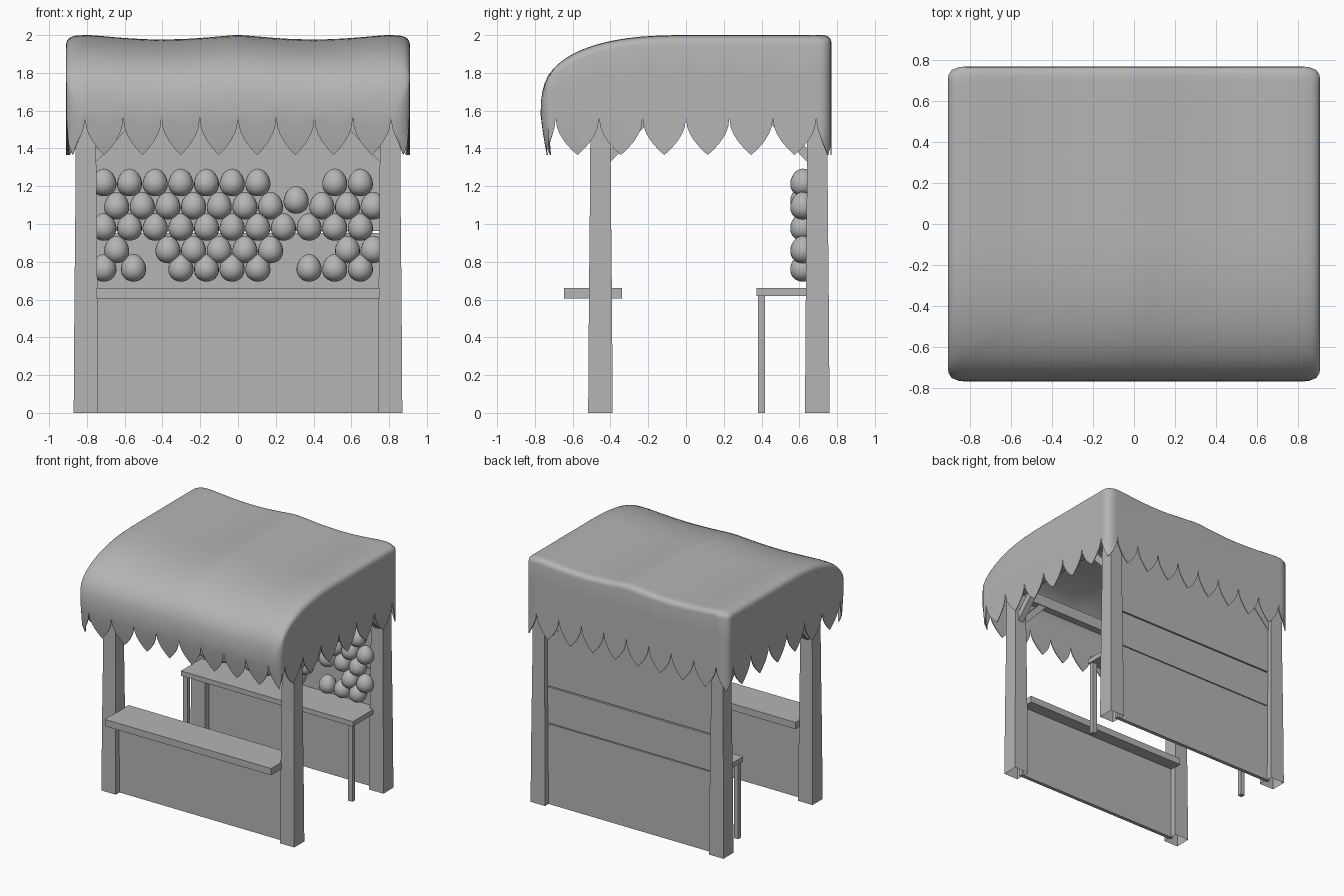
import bpy, bmesh, math
from mathutils import Vector, Matrix

if "Cube" in bpy.data.objects:
    bpy.data.objects.remove(bpy.data.objects["Cube"])

GREY = bpy.data.materials.new("dark_grey")
GREY.diffuse_color = (.46, .46, .46, 1)
GREY.use_nodes = True
GREY.node_tree.nodes["Principled BSDF"].inputs["Base Color"].default_value = GREY.diffuse_color


def finish(name, bm, smooth=None, thickness=0):
    if smooth is None:
        bmesh.ops.recalc_face_normals(bm, faces=bm.faces)
    me = bpy.data.meshes.new(name)
    bm.to_mesh(me)
    bm.free()
    me.materials.append(GREY)
    ob = bpy.data.objects.new(name, me)
    bpy.context.collection.objects.link(ob)
    bpy.context.view_layer.objects.active = ob
    ob.select_set(True)
    if thickness:
        m = ob.modifiers.new("thickness", 'SOLIDIFY')
        m.thickness, m.offset = thickness, -1
        bpy.ops.object.modifier_apply(modifier=m.name)
    if smooth:
        bpy.ops.object.shade_smooth_by_angle(angle=math.radians(smooth))
    ob.select_set(False)
    return ob


def box(name, x, y, z):
    bm = bmesh.new()
    bmesh.ops.create_cube(bm, size=1)
    for v in bm.verts:
        v.co = Vector([(a + b) / 2 + c * (b - a) for (a, b), c in zip((x, y, z), v.co)])
    return finish(name, bm)


def bar(name, p, q, w):
    # square bar between two points
    p, q = Vector(p), Vector(q)
    d = q - p
    bm = bmesh.new()
    bmesh.ops.create_cube(bm, size=1)
    bmesh.ops.scale(bm, vec=(w, w, d.length), verts=bm.verts)
    rot = d.to_track_quat('Z', 'Y').to_matrix().to_4x4()
    bmesh.ops.transform(bm, matrix=Matrix.Translation((p + q) / 2) @ rot, verts=bm.verts)
    return finish(name, bm)


PX, FY, BY = 0.805, -0.453, 0.695   # post centres


def post(name, x, y):
    # tapered square post, open underneath
    bm = bmesh.new()
    rings = []
    for z, h in ((0, .065), (.6, .061), (1.1, .056), (1.4, .054), (1.85, .048)):
        rings.append([bm.verts.new((x + a * h, y + b * h, z))
                      for a, b in ((-1, -1), (1, -1), (1, 1), (-1, 1))])
    for r, s in zip(rings, rings[1:]):
        for i in range(4):
            bm.faces.new((r[i], r[(i + 1) % 4], s[(i + 1) % 4], s[i]))
    bm.faces.new(rings[-1])
    finish(name, bm)


# posts and corner braces
for side, sx in (("left", -1), ("right", 1)):
    for end, y, dy in (("front", FY, 1), ("back", BY, -1)):
        post(f"{end}_{side}_post", sx * PX, y)
        bar(f"{end}_{side}_cross_brace", (sx * .775, y, 1.34), (sx * .53, y, 1.60), .05)
        bar(f"{end}_{side}_side_brace", (sx * PX, y + dy * .03, 1.34),
            (sx * PX, y + dy * .28, 1.60), .05)
    box(f"{side}_roof_beam", sorted((sx * .775, sx * .835)), (FY, BY), (1.57, 1.66))
box("front_roof_beam", (-PX, PX), (FY - .03, FY + .03), (1.57, 1.66))
box("back_roof_beam", (-PX, PX), (BY - .03, BY + .03), (1.57, 1.66))

# front panel and counter
box("front_panel", (-.76, .76), (-.47, -.44), (0, .61))
box("counter_top", (-.75, .75), (-.645, -.34), (.605, .66))

# back wall boards with narrow gaps
for i, (a, b) in enumerate(((0, .653), (.66, .953), (.963, 1.6))):
    box(f"back_board_{i + 1}", (-.765, .765), (.685, .715), (a, b))

# back table
box("table_top", (-.775, .775), (.372, .685), (.62, .66))
for side, sx in (("left", -1), ("right", 1)):
    box(f"table_{side}_leg", sorted((sx * .725, sx * .763)), (.382, .418), (0, .62))

# balloons: staggered rows, some slots missing
ROWS = ((1.22, 0, (7, 8)), (1.097, 1, ()), (.985, 0, ()), (.865, 1, (1, 7, 8)), (.768, 0, (2, 7)))
n = 0
for z, off, gaps in ROWS:
    for i in range(11):
        x = -.71 + .1358 * i + .0675 * off
        if i in gaps or x > .72:
            continue
        zc = 1.128 if off and z > 1 and i == 7 else z
        xc = -.553 if z < .8 and i == 1 else x
        bm = bmesh.new()
        bmesh.ops.create_uvsphere(bm, u_segments=20, v_segments=14, radius=1)
        for v in bm.verts:
            k = .066 * (1 - .12 * v.co.z)
            v.co = Vector((xc + v.co.x * k, .618 + v.co.y * k, zc + v.co.z * .073))
        n += 1
        finish(f"balloon_{n}", bm, smooth=60)

# canopy outline: (x, y, u) with u = 0 at a notch and 1 at a flap tip
HALF = (0, .06, .18, .4, .7, 1)


def edge_run(a, b, count):
    pts = []
    step = (b - a) / count
    for i in range(count):
        s = a + i * step
        pts += [(s + step * u / 2, u) for u in HALF]
        pts += [(s + step * (1 - u / 2), u) for u in HALF[-2:0:-1]]
    return pts


CORNER = ((.81, -.77, 0), (.816, -.77, .06), (.828, -.77, .18), (.855, -.768, .5), (.893, -.753, 1),
          (.908, -.728, .5), (.91, -.706, .18), (.91, -.696, .06))
loop = [(x, -.77, u) for x, u in edge_run(-.81, .81, 8)] + list(CORNER)
loop += [(.91, y, u) for y, u in edge_run(-.69, .69, 6)]
loop += [(x, -y, u) for x, y, u in ((.91, -.69, 0),) + CORNER[:0:-1]]
loop += [(-x, -y, u) for x, y, u in loop]


def roof_height(x, y):
    t = min(1, max(0, -y / .77))
    z = 1.62 + .38 * (1 - t ** 2.5) ** .4
    sag = math.sqrt(math.sin(math.pi * x / .8) ** 2 + .03) - .173
    return z - .028 * sag * (1 - t) ** .3


# canopy: scalloped walls rising into a sagging roof
R = .04
bm = bmesh.new()
rings = []
for w in (0, .2, .45, .7):
    ring = []
    for x, y, u in loop:
        z0 = 1.56 - .195 * u ** .5
        z = z0 + (roof_height(x, y) - R - z0) * w
        k = (max(0, 1.6 - z) / .24) ** 1.4
        front = max(0, -y / .77)
        xs = x - math.copysign(.018 * k * front, x) if abs(x) > .88 else x
        ys = y + .034 * k if y < -.74 else y
        ring.append(bm.verts.new((xs, ys, z)))
    rings.append(ring)
for d in (0, .003, .01, .02, .04, .07, .11, .16, .22, .29, .37, .45, .54, .63, .71):
    s = 1 - d / .77
    drop = R - math.sqrt(R * R - (R - d) ** 2) if d < R else 0
    rings.append([bm.verts.new((x * s, y * s, roof_height(x * s, y * s) - drop))
                  for x, y, u in loop])
N = len(loop)
for r, s in zip(rings, rings[1:]):
    for i in range(N):
        j = (i + 1) % N
        bm.faces.new((r[i], r[j], s[j], s[i]))
top = bm.verts.new((0, 0, roof_height(0, 0)))
for i in range(N):
    bm.faces.new((rings[-1][i], rings[-1][(i + 1) % N], top))
finish("canopy", bm, smooth=40, thickness=.006)
